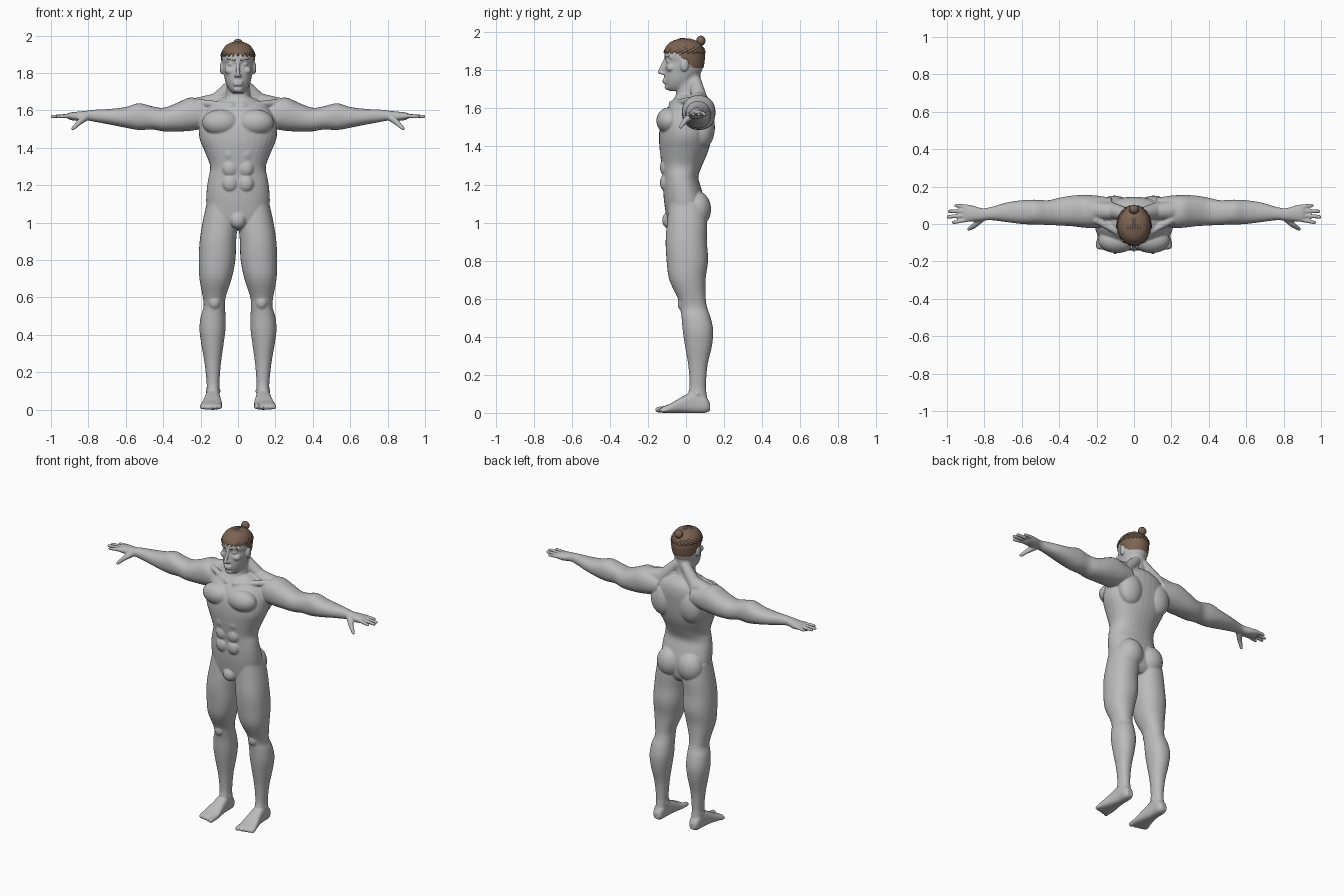
import bpy
import bmesh
from math import sin, cos, pi, copysign
from mathutils import Vector, Matrix

cube = bpy.data.objects.get("Cube")
if cube:
    bpy.data.objects.remove(cube)


def material(name, rgb):
    m = bpy.data.materials.new(name)
    m.use_nodes = True
    m.diffuse_color = (*rgb, 1)
    m.node_tree.nodes["Principled BSDF"].inputs["Base Color"].default_value = (*rgb, 1)
    return m


skin = material("grey skin", (0.5, 0.5, 0.5))
brown = material("brown hair", (0.2, 0.125, 0.085))


def finish(name, bm, mat):
    bmesh.ops.recalc_face_normals(bm, faces=bm.faces)
    for f in bm.faces:
        f.smooth = True
    me = bpy.data.meshes.new(name)
    bm.to_mesh(me)
    bm.free()
    me.materials.append(mat)
    ob = bpy.data.objects.new(name, me)
    bpy.context.collection.objects.link(ob)
    return ob


def refine(rows, k):
    """Smooth spline through the section rows."""
    out = []
    for i in range(len(rows) - 1):
        p, q, r, s = (rows[max(0, min(len(rows) - 1, j))] for j in range(i - 1, i + 3))
        for step in range(k):
            t = step / k
            out.append([b + t / 2 * (c - a + t * (2 * a - 5 * b + 4 * c - d + t * (3 * (b - c) + d - a)))
                        for a, b, c, d in zip(p, q, r, s)])
    return out + [list(rows[-1])]


def loft(bm, axis, rows, power=2.2, seg=32, k=4):
    """Rows give position along the axis, then min and max of the other two axes."""
    rings = []
    for t, a0, a1, b0, b1 in refine(rows, k):
        ring = []
        for i in range(seg):
            c, s = cos(2 * pi * i / seg), sin(2 * pi * i / seg)
            a = (a0 + a1) / 2 + (a1 - a0) / 2 * copysign(abs(c) ** (2 / power), c)
            b = (b0 + b1) / 2 + (b1 - b0) / 2 * copysign(abs(s) ** (2 / power), s)
            ring.append(bm.verts.new({"x": (t, a, b), "y": (a, t, b), "z": (a, b, t)}[axis]))
        rings.append(ring)
    for lo, hi in zip(rings, rings[1:]):
        for i in range(seg):
            j = (i + 1) % seg
            bm.faces.new((lo[i], lo[j], hi[j], hi[i]))
    bm.faces.new(rings[0])
    bm.faces.new(rings[-1])


def centred(rows):
    return [(z, -w, w, front, back) for z, w, front, back in rows]


def blob(bm, pos, size):
    bmesh.ops.create_uvsphere(bm, u_segments=24, v_segments=16, radius=1,
                              matrix=Matrix.Translation(pos) @ Matrix.Diagonal((*size, 1)))


def taper(bm, a, b, ra, rb):
    """Round-ended tapered bar between two points."""
    a, b = Vector(a), Vector(b)
    turn = (b - a).to_track_quat("Z", "Y").to_matrix().to_4x4()
    bmesh.ops.create_cone(bm, cap_ends=True, segments=16, radius1=ra, radius2=rb,
                          depth=(b - a).length, matrix=Matrix.Translation((a + b) / 2) @ turn)
    blob(bm, a, (ra,) * 3)
    blob(bm, b, (rb,) * 3)


def mirror_all(bm):
    copy = bmesh.ops.duplicate(bm, geom=bm.verts[:] + bm.edges[:] + bm.faces[:])["geom"]
    verts = [g for g in copy if isinstance(g, bmesh.types.BMVert)]
    bmesh.ops.scale(bm, vec=(-1, 1, 1), verts=verts)


# Left half of the paired body parts
bm = bmesh.new()
# Arm and palm
loft(bm, "x", [
    (.12, 0, .14, 1.52, 1.64), (.2, -.02, .152, 1.5, 1.66), (.26, -.02, .155, 1.49, 1.668),
    (.33, -.012, .152, 1.487, 1.638), (.4, -.008, .14, 1.488, 1.614), (.46, -.005, .127, 1.498, 1.622),
    (.53, -.003, .13, 1.495, 1.638), (.6, 0, .127, 1.507, 1.618), (.68, .01, .115, 1.523, 1.608),
    (.76, .02, .092, 1.538, 1.604), (.81, .018, .084, 1.546, 1.598), (.86, .014, .098, 1.544, 1.593),
    (.9, .012, .104, 1.55, 1.588), (.915, .02, .098, 1.56, 1.58)])
# Fingers and thumb
for y, tip_x, tip_y in ((.024, .965, .008), (.046, .993, .038), (.07, .988, .068), (.092, .952, .099)):
    taper(bm, (.89, y, 1.571), (tip_x, tip_y, 1.567), .0125, .0095)
taper(bm, (.81, .035, 1.567), (.85, -.005, 1.535), .021, .015)
taper(bm, (.85, -.005, 1.535), (.882, -.027, 1.503), .015, .01)
# Leg
loft(bm, "z", [
    (1.1, .02, .168, -.09, .1), (1, .004, .19, -.1, .11), (.9, .01, .205, -.107, .11),
    (.8, .014, .21, -.102, .116), (.7, .034, .206, -.088, .103), (.6, .066, .188, -.042, .104),
    (.55, .069, .184, -.03, .112), (.5, .067, .199, -.023, .13), (.43, .067, .206, -.017, .143),
    (.35, .077, .196, -.005, .136), (.25, .091, .179, .012, .113), (.15, .099, .168, .019, .105),
    (.1, .099, .168, .011, .108), (.03, .1, .17, 0, .12)])
# Foot and toes
loft(bm, "y", [
    (.126, .115, .155, .012, .05), (.1, .1, .169, 0, .09), (.04, .097, .173, -.001, .11),
    (-.02, .091, .183, 0, .085), (-.08, .084, .198, 0, .05), (-.12, .085, .2, 0, .034),
    (-.135, .092, .19, .004, .025)], power=2.7)
for i in range(5):
    r = .012 if i else .017
    x = .101 + .022 * i + (.004 if i else 0)
    taper(bm, (x, -.1, r + .004), (x, -.146 + .006 * i, r), r, r * .9)
# Muscles: chest, shoulder blade, buttock, trapezius, neck side, kneecap, ankle
blob(bm, (.092, -.088, 1.535), (.1, .068, .07))
blob(bm, (.105, .09, 1.5), (.085, .062, .11))
blob(bm, (.078, .058, 1.07), (.085, .074, .095))
taper(bm, (.05, .06, 1.675), (.22, .075, 1.61), .032, .058)
taper(bm, (.03, .05, 1.74), (.13, .075, 1.63), .032, .045)
taper(bm, (.055, .005, 1.78), (.02, -.045, 1.63), .017, .015)
taper(bm, (.03, -.075, 1.625), (.2, .02, 1.64), .016, .02)
blob(bm, (.126, -.018, .575), (.032, .026, .04))
blob(bm, (.133, .06, .1), (.041, .022, .022))
for z in (1.21, 1.29, 1.37):
    blob(bm, (.042, -.108, z), (.042, .029, .046))
# Ear, brow ridge, eye, cheek and nostril
blob(bm, (.086, -.008, 1.827), (.012, .022, .034))
taper(bm, (.014, -.105, 1.866), (.06, -.08, 1.87), .008, .008)
blob(bm, (.035, -.089, 1.846), (.017, .015, .009))
blob(bm, (.046, -.08, 1.812), (.026, .024, .02))
blob(bm, (.011, -.122, 1.785), (.01, .012, .009))
mirror_all(bm)

# Torso
loft(bm, "z", centred([
    (.96, .09, -.06, .07), (1, .16, -.095, .095), (1.1, .17, -.114, .1), (1.18, .167, -.12, .08),
    (1.24, .158, -.121, .065), (1.3, .149, -.128, .085), (1.38, .178, -.138, .118),
    (1.45, .206, -.142, .134), (1.52, .208, -.135, .142), (1.58, .19, -.112, .145),
    (1.63, .15, -.08, .135), (1.67, .08, -.05, .105)]))
blob(bm, (0, -.088, 1.012), (.042, .037, .045))
# Neck
loft(bm, "z", centred([(1.6, .085, -.07, .11), (1.66, .069, -.057, .09), (1.7, .062, -.048, .077),
                       (1.78, .06, -.048, .075)]))
# Head, nose, lips and chin
head_rows = [
    (1.692, .03, -.09, -.01), (1.715, .05, -.107, .03), (1.75, .066, -.114, .055),
    (1.79, .076, -.114, .08), (1.82, .081, -.112, .09), (1.845, .083, -.106, .094),
    (1.872, .086, -.113, .096), (1.91, .082, -.107, .09), (1.94, .064, -.084, .068),
    (1.955, .042, -.055, .042), (1.962, .015, -.02, .012)]
loft(bm, "z", centred(head_rows), power=2)
taper(bm, (0, -.108, 1.858), (0, -.138, 1.789), .009, .011)
for z in (1.738, 1.75):
    blob(bm, (0, -.112, z), (.027, .012, .0075))
blob(bm, (0, -.098, 1.712), (.026, .015, .015))

# Fuse everything into one smooth skin
body = finish("body", bm, skin)
fuse = body.modifiers.new("Fuse", "REMESH")
fuse.mode = "VOXEL"
fuse.voxel_size = .005
fuse.use_smooth_shade = True
soften = body.modifiers.new("Soften", "SMOOTH")
soften.factor = .5
soften.iterations = 5

# Close-cropped hair following the skull, trimmed along a sloping hairline
bm = bmesh.new()
loft(bm, "z", centred([(z + .004, w + .004, f - .004, b + .004) for z, w, f, b in head_rows[3:]]),
     power=2, seg=72, k=8)


def below_hairline(f):
    c = f.calc_center_median()
    slope = max(0, min(1, (c.y + .06) / .1))
    return c.z < 1.9 - .088 * slope


bmesh.ops.delete(bm, geom=[f for f in bm.faces if below_hairline(f)], context="FACES")
finish("cropped_hair", bm, brown)

# Long top strands swept back to the bun
curve = bpy.data.curves.new("hair_strands", "CURVE")
curve.dimensions = "3D"
curve.bevel_depth = .008
curve.bevel_resolution = 1
curve.use_fill_caps = True
centre, radii = Vector((0, -.008, 1.866)), Vector((.092, .11, .098))
knot = Vector((0, .8, .6))
COUNT, POINTS = 44, 9
for i in range(COUNT):
    a = 2 * pi * i / COUNT
    start = Vector((cos(a), sin(a), .26 if i % 2 else .36)).normalized()
    spline = curve.splines.new("POLY")
    spline.points.add(POINTS - 1)
    for j, pt in enumerate(spline.points):
        t = j / (POINTS - 1)
        d = start.lerp(knot, t).normalized()
        pt.co = (*(centre + d * radii), 1)
        pt.radius = .7 + .5 * sin(pi * t) - .3 * t
curve.materials.append(brown)
strands = bpy.data.objects.new("hair_strands", curve)
bpy.context.collection.objects.link(strands)
bpy.ops.object.select_all(action="DESELECT")
strands.select_set(True)
bpy.context.view_layer.objects.active = strands
bpy.ops.object.convert(target="MESH")

# Bun
bm = bmesh.new()
blob(bm, (0, .078, 1.955), (.027, .024, .027))
finish("hair_bun", bm, brown)

# Eyebrows
bm = bmesh.new()
taper(bm, (.018, -.11, 1.869), (.058, -.086, 1.874), .004, .003)
mirror_all(bm)
finish("eyebrows", bm, brown)
